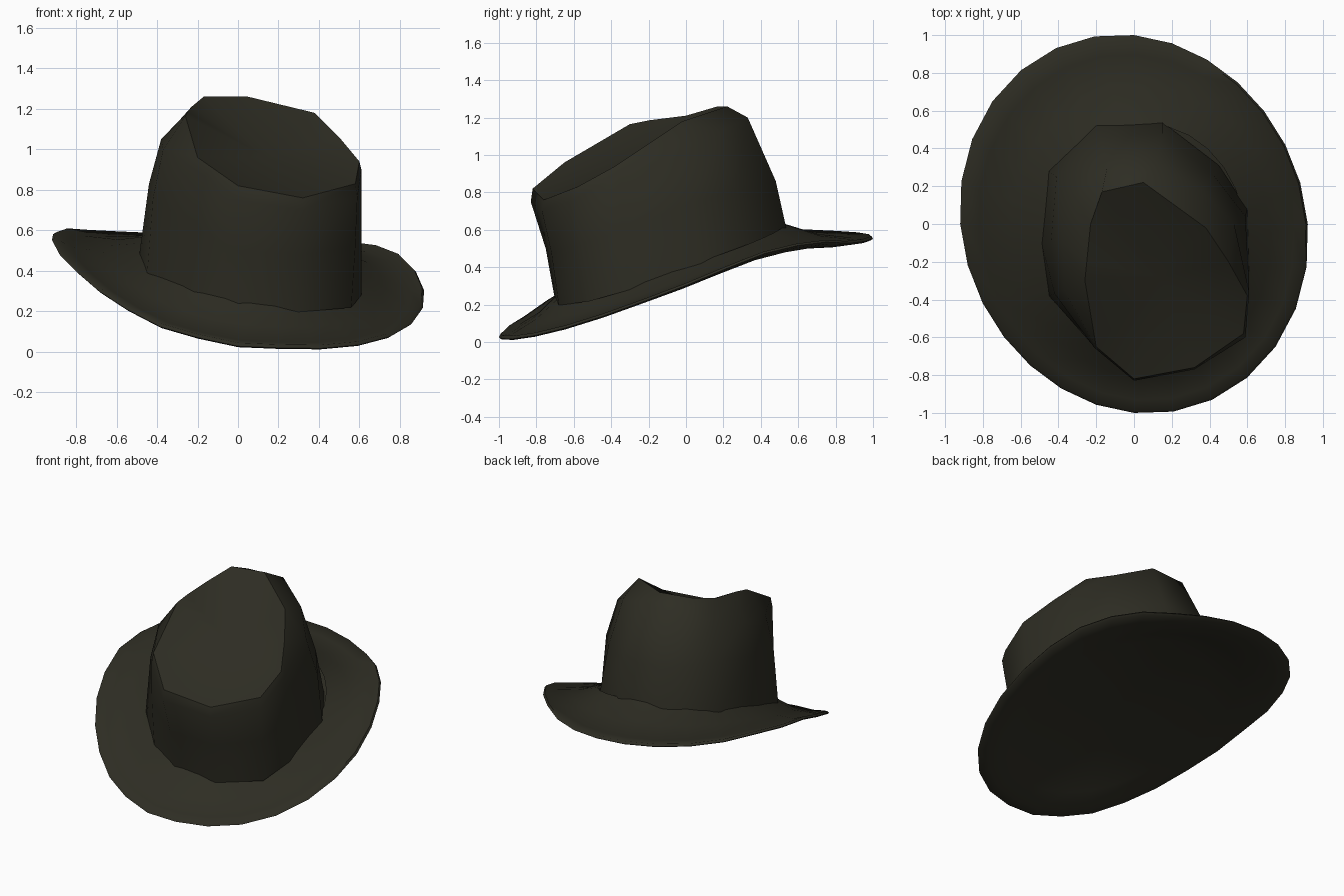
import bpy, bmesh, math

if "Cube" in bpy.data.objects:
    bpy.data.objects.remove(bpy.data.objects["Cube"])

felt = bpy.data.materials.new("dark olive felt")
felt.diffuse_color = (0.027, 0.026, 0.017, 1)
felt.use_nodes = True
felt.node_tree.nodes["Principled BSDF"].inputs["Base Color"].default_value = felt.diffuse_color


def loft(name, rings, cap_start=None, cap_end=None, angle=45):
    """Bridge rings of equal length; optionally close the ends with a fan to a point."""
    bm = bmesh.new()
    loops = [[bm.verts.new(p) for p in ring] for ring in rings]
    n = len(loops[0])
    for a, b in zip(loops, loops[1:]):
        for i in range(n):
            j = (i + 1) % n
            bm.faces.new((a[i], a[j], b[j], b[i]))
    for loop, tip in ((loops[0], cap_start), (loops[-1], cap_end)):
        if tip:
            c = bm.verts.new(tip)
            for i in range(n):
                bm.faces.new((loop[i], loop[(i + 1) % n], c))
    bmesh.ops.recalc_face_normals(bm, faces=bm.faces)
    me = bpy.data.meshes.new(name)
    bm.to_mesh(me)
    bm.free()
    ob = bpy.data.objects.new(name, me)
    bpy.context.collection.objects.link(ob)
    me.materials.append(felt)
    bpy.ops.object.select_all(action='DESELECT')
    ob.select_set(True)
    bpy.context.view_layer.objects.active = ob
    bpy.ops.object.shade_smooth_by_angle(angle=math.radians(angle))
    return ob


def seat_z(x, y):
    """Tilted plane on which the crown meets the brim."""
    return 0.47 - 0.11 * x + 0.31 * y


# Brim: wavy skewed oval, heights listed from the back clockwise (back, right, front, left)
RIM_Z = [.54, .515, .525, .45, .29, .14, .03, 0, .015, .09, .24, .41, .54, .59, .575, .56]
N = 28


def brim_ring(f, lift):
    """f = 0 at the crown, 1 at the outer edge."""
    ring = []
    for i in range(N):
        t = 2 * math.pi * i / N
        k = i * len(RIM_Z) / N
        a, b = RIM_Z[int(k)], RIM_Z[(int(k) + 1) % len(RIM_Z)]
        zr = a + (b - a) * (k % 1)
        xi, yi = 0.06 + 0.53 * math.sin(t), -0.08 + 0.61 * math.cos(t)
        skew = 1 - 0.043 * math.sin(2 * t)
        xo, yo = 0.92 * math.sin(t) * skew, math.cos(t) * skew
        z = seat_z(xi, yi) * (1 - f) + zr * f
        ring.append((xi + (xo - xi) * f, yi + (yo - yi) * f, z + lift))
    return ring


loft("brim", [brim_ring(0, 0.0), brim_ring(0.4, -0.025), brim_ring(0.78, -0.012),
              brim_ring(0.97, 0.022), brim_ring(1, 0.012), brim_ring(0.97, 0.0),
              brim_ring(0.78, -0.025), brim_ring(0.4, -0.045), brim_ring(0, -0.04)],
     cap_end=(0.06, -0.08, 0.40), angle=60)

# Crown: twelve-sided rings, starting at the front and running past the right side
BASE = [(0, -.70), (.3, -.68), (.56, -.52), (.61, -.3), (.6, .08), (.45, .31),
        (.15, .54), (-.2, .52), (-.45, .28), (-.49, -.1), (-.45, -.38), (-.22, -.61)]
MID = [(0, -.75, .5), (.31, -.72, .48), (.58, -.56, .52), (.61, -.34, .6),
       (.59, .04, .75), (.42, .26, .8), (.15, .48, .86), (-.18, .46, .88),
       (-.41, .25, .9), (-.44, -.1, .83), (-.42, -.37, .76), (-.22, -.64, .62)]
SHOULDER = [(0, -.83, .75), (.32, -.77, .7), (.59, -.6, .76), (.61, -.36, .9),
            (.53, .0, 1.0), (.36, .18, 1.12), (.12, .33, 1.2), (-.14, .31, 1.2),
            (-.32, .15, 1.11), (-.38, -.1, 1.05), (-.37, -.35, 1.0), (-.21, -.655, .9)]
TOP = [(0, -.82, .82), (.32, -.76, .76), (.58, -.58, .83), (.6, -.38, .94),
       (.5, -.2, 1.06), (.38, -.02, 1.18), (.05, .22, 1.26), (-.17, .17, 1.26),
       (-.23, 0, 1.21), (-.25, -.2, 1.185), (-.26, -.3, 1.165), (-.2, -.65, .96)]
foot = [(x, y, seat_z(x, y) - 0.03) for x, y in BASE]
# Slightly sunken tilted top
loft("crown", [foot, MID, SHOULDER, TOP], cap_end=(.14, -.28, .96), angle=50)
